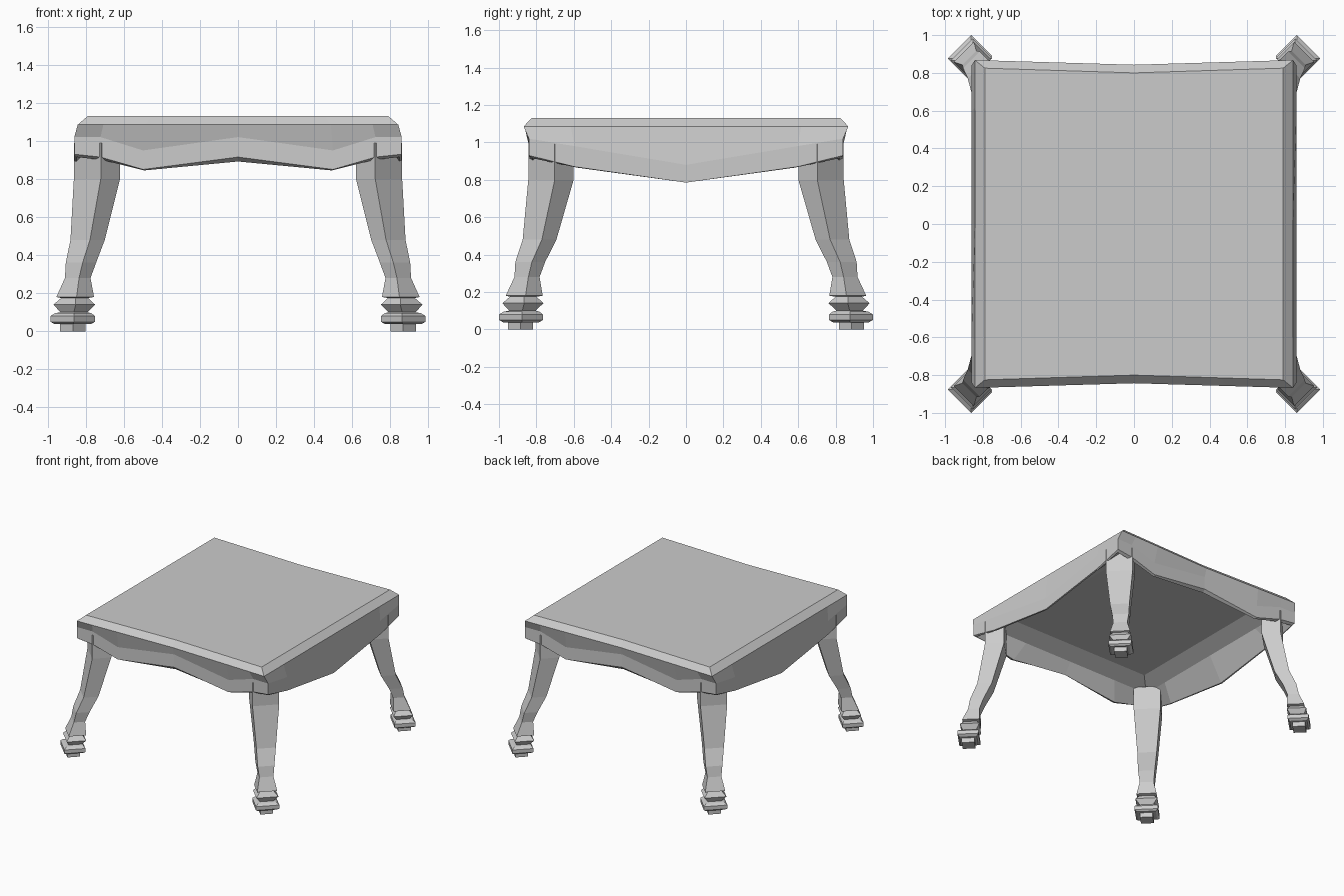
import bpy, bmesh
from math import sqrt

if "Cube" in bpy.data.objects:
    bpy.data.objects.remove(bpy.data.objects["Cube"])

# Helper: skin a stack of closed loops, cap both ends
def skin(bm, loops):
    rings = [[bm.verts.new(p) for p in lp] for lp in loops]
    n = len(rings[0])
    for a, b in zip(rings, rings[1:]):
        for i in range(n):
            j = (i + 1) % n
            bm.faces.new((a[i], a[j], b[j], b[i]))
    bm.faces.new(rings[0])
    bm.faces.new(rings[-1])

def finish(bm, name):
    bmesh.ops.recalc_face_normals(bm, faces=bm.faces)
    me = bpy.data.meshes.new(name)
    bm.to_mesh(me)
    bm.free()
    ob = bpy.data.objects.new(name, me)
    bpy.context.collection.objects.link(ob)

# One loop round the table: front/back follow a double wave, sides a single V
WAVE_U = [-1, -.84, -.58, 0, .58, .84]
VEE_V = [-1, -.71, 0, .71]

def table_loop(x, y, dip, corner, wave, vee):
    """wave: z at |u| .84, .58, 0; vee: z at |v| .71, 0; dip: concavity in y."""
    wz = {1: corner, .84: wave[0], .58: wave[1], 0: wave[2]}
    vz = {1: corner, .71: vee[0], 0: vee[1]}
    half = [(u * x, -(y - dip * (1 - abs(u))), wz[abs(u)]) for u in WAVE_U]
    half += [(x, v * y, vz[abs(v)]) for v in VEE_V]
    return half + [(-px, -py, pz) for px, py, pz in half]

def flat(x, y, dip, z):
    return table_loop(x, y, dip, z, (z, z, z), (z, z))

# Table top with shaped apron and hollow underside
bm = bmesh.new()
skin(bm, [
    flat(.79, .825, .025, 1.13),
    flat(.842, .868, .025, 1.085),
    table_loop(.86, .84, .02, 1.02, (1.02, .95, 1.02), (.98, .88)),
    table_loop(.86, .84, .02, .93, (.915, .85, .915), (.87, .785)),
    table_loop(.848, .82, .02, .915, (.90, .845, .892), (.865, .785)),
    flat(.74, .74, 0, .98),
    flat(.62, .62, 0, 1.04),
])
finish(bm, "table_top_and_apron")

# Cabriole leg profile: z, centre x, centre y, width across, depth along diagonal
LEG = [
    (0, .868, .885, .095, .095), (.038, .868, .885, .095, .095),
    (.038, .868, .882, .14, .13), (.05, .868, .882, .175, .157),
    (.08, .868, .882, .175, .157), (.095, .866, .88, .14, .13),
    (.10, .862, .875, .10, .10), (.14, .86, .872, .165, .145),
    (.175, .858, .87, .105, .095), (.18, .855, .865, .15, .13),
    (.28, .842, .85, .105, .085), (.36, .825, .833, .125, .10),
    (.48, .79, .783, .145, .11), (.80, .741, .722, .20, .143),
    (.99, .741, .722, .20, .143),
]
for name, sx, sy in (("front_left_leg", -1, -1), ("front_right_leg", 1, -1),
                     ("back_left_leg", -1, 1), ("back_right_leg", 1, 1)):
    bm = bmesh.new()
    loops = []
    for z, cx, cy, w, d in LEG:
        k = .5 / sqrt(2)
        loops.append([(sx * (cx + k * (a * d - b * w)), sy * (cy + k * (a * d + b * w)), z)
                      for a, b in ((1, 1), (-1, 1), (-1, -1), (1, -1))])
    skin(bm, loops)
    finish(bm, name)
